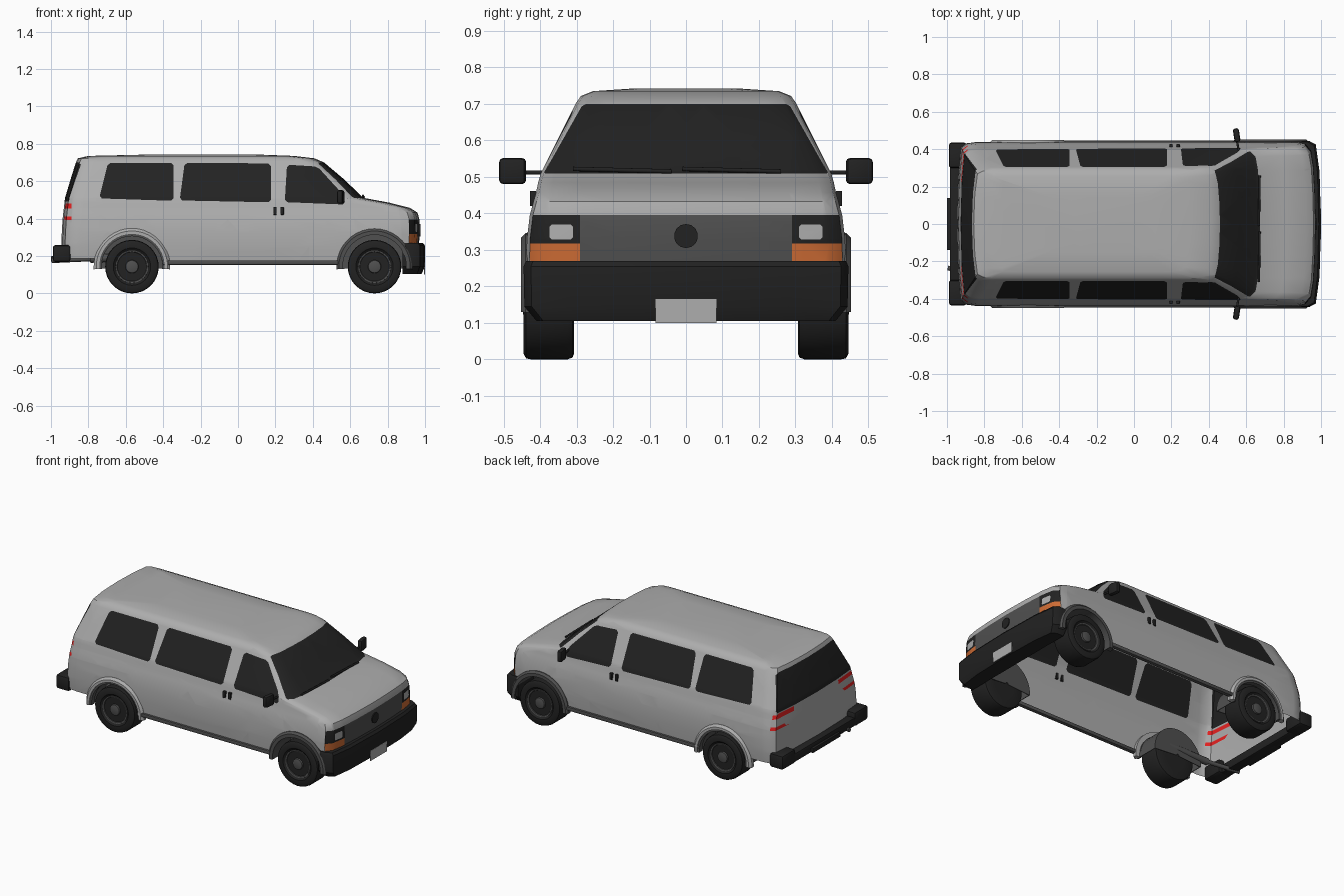
import bpy, bmesh, math
from mathutils import Vector, Matrix

if "Cube" in bpy.data.objects:
    bpy.data.objects.remove(bpy.data.objects["Cube"])

COLOURS = {"pale_grey": (0.42, 0.42, 0.42), "black": (0.016, 0.016, 0.016),
           "dark_grey": (0.08, 0.08, 0.08), "orange": (0.62, 0.15, 0.035),
           "red": (0.8, 0.015, 0.015)}
MATS = {}
for n, c in COLOURS.items():
    MATS[n] = bpy.data.materials.new(n)
    MATS[n].diffuse_color = (*c, 1)
SLOT = {n: i for i, n in enumerate(COLOURS)}


def finish(name, bm, mats, mirror=False, angle=35, fix=True):
    if fix:
        bmesh.ops.recalc_face_normals(bm, faces=bm.faces[:])
    me = bpy.data.meshes.new(name)
    bm.to_mesh(me)
    bm.free()
    for m in mats:
        me.materials.append(MATS[m])
    me.shade_smooth()
    me.set_sharp_from_angle(angle=math.radians(angle))
    ob = bpy.data.objects.new(name, me)
    bpy.context.collection.objects.link(ob)
    if mirror:
        mod = ob.modifiers.new("mirror", 'MIRROR')
        mod.use_axis = (False, True, False)
        mod.use_mirror_merge = False
    return ob


def box(name, lo, hi, mat, bevel=0.0, mirror=False, turn=0.0):
    bm = bmesh.new()
    lo, hi = Vector(lo), Vector(hi)
    bmesh.ops.create_cube(bm, size=1, matrix=Matrix.Diagonal((*(hi - lo), 1)))
    if bevel:
        bmesh.ops.bevel(bm, geom=bm.edges[:], offset=bevel, segments=2, profile=0.5, affect='EDGES')
    bmesh.ops.transform(bm, verts=bm.verts[:],
                        matrix=Matrix.Translation((lo + hi) / 2) @ Matrix.Rotation(turn, 4, 'Z'))
    return finish(name, bm, [mat], mirror)


def rod(name, a, b, r0, r1, mat, mirror=False):
    bm = bmesh.new()
    a, b = Vector(a), Vector(b)
    m = Matrix.Translation((a + b) / 2) @ (b - a).to_track_quat('Z', 'Y').to_matrix().to_4x4()
    bmesh.ops.create_cone(bm, cap_ends=True, segments=14, radius1=r0, radius2=r1,
                          depth=(b - a).length, matrix=m)
    return finish(name, bm, [mat], mirror)


def loft(bm, rings, closed=True):
    vs = [[bm.verts.new(p) for p in r] for r in rings]
    n = len(vs[0])
    for r0, r1 in zip(vs, vs[1:]):
        for i in range(n if closed else n - 1):
            j = (i + 1) % n
            bm.faces.new((r0[i], r0[j], r1[j], r1[i]))
    return vs


def lathe(name, cx, cz, profile, mat, segs=32):
    """Turn (radius, y) points round an axle parallel to y."""
    bm = bmesh.new()
    rings = [[(cx + r * math.cos(2 * math.pi * k / segs), y, cz + r * math.sin(2 * math.pi * k / segs))
              for k in range(segs)] for r, y in profile]
    vs = loft(bm, rings)
    for end in (vs[0], vs[-1]):
        bm.faces.new(end)
    return finish(name, bm, [mat], True)


def arch(name, cx, r0, r1, y0, y1, mat, lip=0.0):
    """Half ring over a wheel."""
    bm = bmesh.new()
    rings = []
    for k in range(21):
        a = math.radians(-4 + 188 * k / 20)
        c, s = math.cos(a), math.sin(a)
        rings.append([(cx + r * c, y, WZ + r * s)
                      for r, y in ((r0, y0), (r0, y1), (r1 - lip, y1), (r1, y1 - lip), (r1, y0))])
    vs = loft(bm, rings)
    for end in (vs[0], vs[-1]):
        bm.faces.new(end)
    return finish(name, bm, [mat], True)


def cut_corners(poly, d):
    out = []
    for i, p in enumerate(poly):
        p = Vector(p)
        for q in (poly[i - 1], poly[(i + 1) % len(poly)]):
            out.append(tuple(p + (Vector(q) - p).normalized() * d))
    return out


def carve(bm, poly, axis, sel):
    """Cut a convex outline, drawn in (axis, z), into the chosen faces; return the faces inside."""
    mid = sum((Vector(p) for p in poly), Vector((0, 0))) / len(poly)
    done = []

    def inside():
        bm.normal_update()
        return [f for f in bm.faces if sel(f, f.calc_center_median())
                and all((f.calc_center_median() - co).dot(no) > 0 for co, no in done)]
    for a, b in zip(poly, poly[1:] + poly[:1]):
        n = Vector((a[1] - b[1], b[0] - a[0])).normalized()
        if n.dot(mid - Vector(a)) < 0:
            n = -n
        co, no = Vector((0, 0, a[1])), Vector((0, 0, n[1]))
        co[axis], no[axis] = a[0], n[0]
        fs = inside()
        geom = fs + list({e for f in fs for e in f.edges}) + list({v for f in fs for v in f.verts})
        bmesh.ops.bisect_plane(bm, geom=geom, dist=1e-5, plane_co=co, plane_no=no)
        done.append((co, no))
    return inside()


def paint(faces, mat):
    for f in faces:
        f.material_index = SLOT[mat]


WZ, WHEELS = 0.143, {"rear": -0.567, "front": 0.73}

# Body shell: stacked plan outlines (z, front x, rear x, half width), open underneath
LEVELS = [(.16, .955, -.94, .432), (.25, .967, -.945, .438), (.33, .972, -.942, .436),
          (.395, .97, -.938, .428), (.432, .96, -.934, .418), (.457, .92, -.931, .411),
          (.485, .81, -.928, .405), (.51, .675, -.925, .398), (.52, .66, -.922, .393),
          (.61, .567, -.895, .348), (.70, .46, -.867, .303), (.722, .41, -.857, .288),
          (.735, .30, -.80, .255), (.742, .12, -.5, .15)]


def outline(z, xf, xr, w):
    half = [(xf, 0), (xf - .004, .4 * w), (xf - .012, .72 * w), (xf - .025, .9 * w), (xf - .055, .98 * w)]
    half += [(xf - .1 + (xr - xf + .2) * t / 7, w) for t in range(8)]
    half += [(xr + .05, .985 * w), (xr + .02, .93 * w), (xr + .006, .55 * w), (xr, 0)]
    return [(x, y, z) for x, y in half] + [(x, -y, z) for x, y in half[-2:0:-1]]


bm = bmesh.new()
bm.faces.new(loft(bm, [outline(*l) for l in LEVELS])[-1])
side = lambda f, c: abs(f.normal.y) > .5
low_side = lambda f, c: abs(f.normal.y) > .3 and c.z < .45
# wheel openings and the higher rear skirt
for cx in WHEELS.values():
    ring = [(cx + .176 * math.cos(math.pi * k / 10), WZ + .176 * math.sin(math.pi * k / 10)) for k in range(20)]
    bmesh.ops.delete(bm, geom=carve(bm, ring, 0, low_side), context='FACES')
skirt = carve(bm, [(-1.1, .1), (-.7, .1), (-.7, .187), (-1.1, .187)], 0, lambda f, c: c.x < -.6)
bmesh.ops.delete(bm, geom=skirt, context='FACES')
# side windows
for win in ([(-.695, .698), (-.345, .698), (-.345, .495), (-.742, .508)],
            [(-.285, .698), (.176, .695), (.176, .487), (-.312, .497)],
            [(.262, .688), (.425, .678), (.56, .53), (.575, .475), (.25, .488)]):
    paint(carve(bm, cut_corners(win, .014), 0, side), "black")
# windscreen and rear window
paint(carve(bm, cut_corners([(-.282, .70), (.282, .70), (.392, .506), (-.392, .506)], .008), 1,
            lambda f, c: f.normal.x > .3 and c.z > .45), "black")
paint(carve(bm, cut_corners([(-.288, .70), (.288, .70), (.382, .49), (-.382, .49)], .012), 1,
            lambda f, c: f.normal.x < -.3 and c.z > .4), "black")
# grille, lamp surrounds, indicators, lamps, tail lights
paint(carve(bm, [(-.29, .265), (.29, .265), (.29, .395), (-.29, .395)], 1,
            lambda f, c: f.normal.x > .5), "dark_grey")
for z0, z1, mat in ((.265, .317, "orange"), (.317, .395, "black")):
    paint(carve(bm, [(.915, z0), (1.2, z0), (1.2, z1), (.915, z1)], 0,
                lambda f, c: c.x > .6 and abs(c.y) > .289), mat)
for s in (-1, 1):
    paint(carve(bm, cut_corners([(s * .31, .328), (s * .374, .328), (s * .374, .37), (s * .31, .37)], .006), 1,
                lambda f, c: f.normal.x > .3), "pale_grey")
for z0, z1 in ((.392, .412), (.455, .48)):
    paint(carve(bm, [(-.928, z0), (-.89, z0), (-.89, z1), (-.928, z1)], 0,
                lambda f, c: c.x < -.5 and abs(c.y) > .3), "red")
finish("body", bm, list(COLOURS), fix=False)

# Plain oval disc on the grille
disc = rod("grille_disc", (.966, 0, .338), (.976, 0, .338), .033, .033, "black")

# Front bumper: curved plan, tucked in at the bottom
bm = bmesh.new()
plan = [(.88, .445), (.935, .445), (.972, .425), (.992, .28), (1.0, 0)]
plan += [(x, -y) for x, y in plan[-2::-1]]
vs = loft(bm, [[(.88 + (x - .88) * k, y * t, z) for x, y in plan]
               for z, k, t in ((.105, .85, .92), (.145, 1, .995), (.255, 1, 1), (.27, .9, .985))])
bm.faces.new(vs[0])
bm.faces.new(vs[-1])
finish("front_bumper", bm, ["black"])
box("front_plate", (.994, -.084, .10), (1.0, .084, .165), "pale_grey")

# Rear bumper: beam, step and raised ends
box("rear_bumper_beam", (-.985, -.42, .17), (-.92, .42, .225), "black", .008)
box("rear_bumper_step", (-1.0, -.14, .17), (-.95, .14, .2), "black", .005)
box("rear_bumper_end", (-.99, .3, .168), (-.895, .435, .258), "black", .014, True)

# Sills, wheel arch trims and inner housings
box("sill", (-.405, .42, .152), (.55, .446, .176), "dark_grey", .005, True)
arch("front_arch_trim", WHEELS["front"], .17, .203, .415, .452, "dark_grey", .012)
arch("rear_arch_flare", WHEELS["rear"], .175, .205, .415, .449, "pale_grey", .014)
arch("rear_arch_trim", WHEELS["rear"], .163, .176, .41, .442, "dark_grey")
for n, cx in WHEELS.items():
    arch(n + "_wheel_housing", cx, .170, .174, .28, .43, "dark_grey")
    arch(n + "_housing_wall", cx, .01, .174, .278, .283, "dark_grey")

# Wheels: tyre, dished rim, hub and dark rim openings
for n, cx in WHEELS.items():
    lathe(n + "_tyre", cx, WZ, [(.086, .432), (.1, .444), (.128, .445), (.140, .438), (.143, .425),
                                (.143, .325), (.138, .311), (.128, .307), (.07, .307)], "black")
    lathe(n + "_rim", cx, WZ, [(.088, .425), (.087, .438), (.08, .436), (.072, .42), (.045, .424),
                               (.036, .428), (.033, .442), (.02, .446)], "dark_grey")
    bm = bmesh.new()
    for k in range(6):
        a = math.pi * k / 3 + .5
        m = Matrix.Translation((cx + .057 * math.cos(a), .424, WZ + .057 * math.sin(a)))
        bmesh.ops.create_cone(bm, cap_ends=True, segments=10, radius1=.011, radius2=.011, depth=.006,
                              matrix=m @ Matrix.Rotation(math.pi / 2, 4, 'X'))
    finish(n + "_rim_openings", bm, ["black"], True)

# Mirrors, door handles, wipers
box("mirror", (.533, .438, .48), (.565, .512, .552), "black", .012, True, .15)
rod("mirror_arm", (.56, .39, .512), (.55, .45, .512), .006, .006, "black", True)
for i, x in enumerate((.198, .236)):
    box(("rear", "front")[i] + "_door_handle", (x - .009, .41, .42), (x + .009, .428, .462), "black", .003, True)
for i, y in enumerate((-.17, .13)):
    rod(("left", "right")[i] + "_wiper", (.668, y - .14, .522), (.672, y + .13, .515), .006, .006, "black")

# Exhaust
rod("muffler", (-.5, -.3, .2), (-.79, -.28, .185), .022, .022, "dark_grey")
rod("tail_pipe", (-.78, -.28, .185), (-.995, -.235, .175), .013, .013, "dark_grey")

for m in bpy.data.materials:
    if m.users and not m.is_grease_pencil:
        m.use_nodes = True
        m.node_tree.nodes["Principled BSDF"].inputs["Base Color"].default_value = m.diffuse_color
